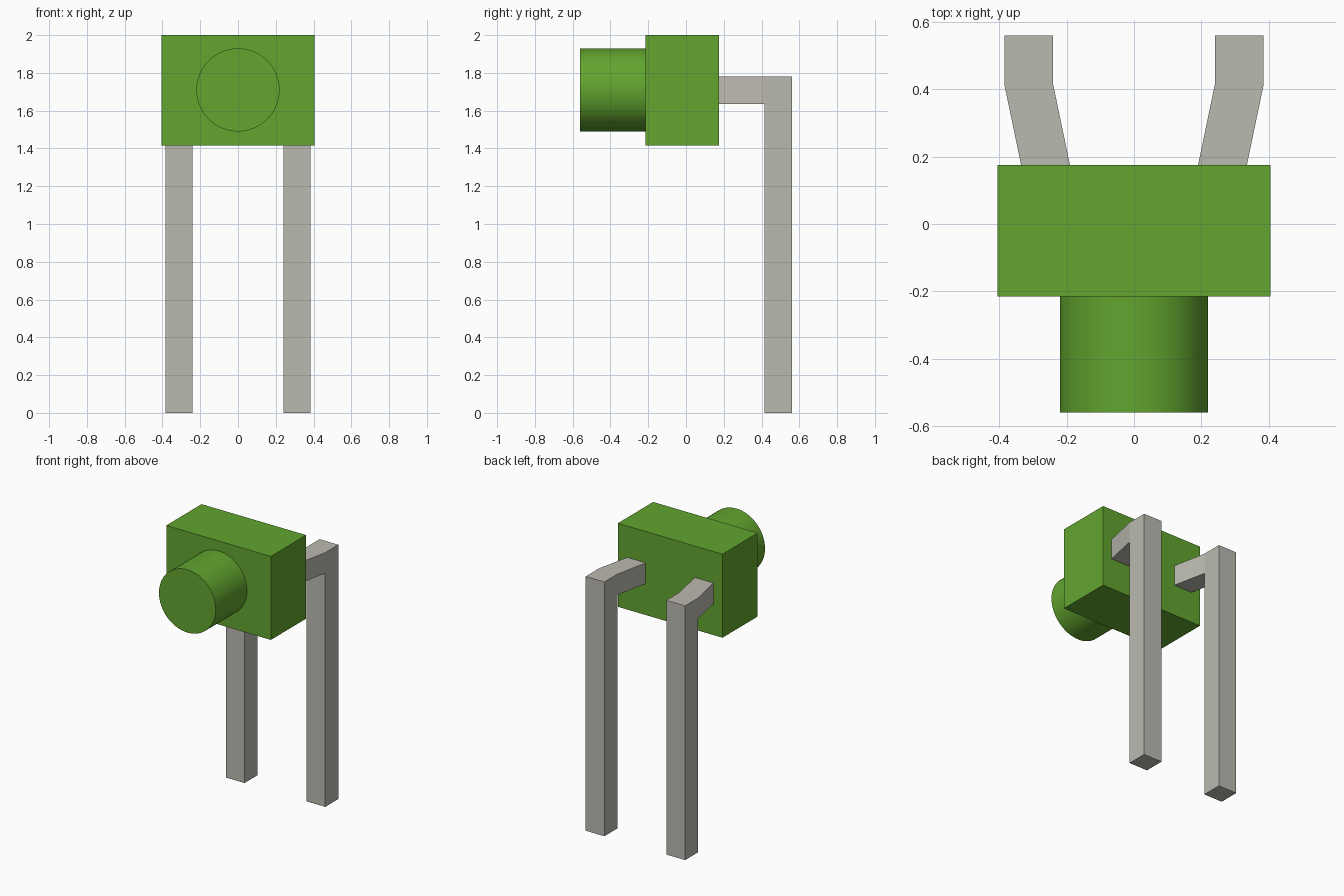
import bpy
import bmesh
import math
from mathutils import Matrix, Vector

cube = bpy.data.objects.get("Cube")
if cube:
    bpy.data.objects.remove(cube, do_unlink=True)


def make_material(name, rgb):
    mat = bpy.data.materials.new(name)
    mat.use_nodes = True
    mat.diffuse_color = (*rgb, 1)
    mat.node_tree.nodes["Principled BSDF"].inputs["Base Color"].default_value = (*rgb, 1)
    return mat


green = make_material("green plastic", (0.122, 0.376, 0.028))
metal = make_material("grey metal", (0.50, 0.49, 0.435))


def add_object(name, bm, mat):
    bmesh.ops.recalc_face_normals(bm, faces=bm.faces)
    mesh = bpy.data.meshes.new(name)
    bm.to_mesh(mesh)
    bm.free()
    mesh.materials.append(mat)
    obj = bpy.data.objects.new(name, mesh)
    bpy.context.collection.objects.link(obj)
    return obj


def extrude(bm, face, offset):
    """Extrude a face by an offset and return the new end face."""
    end = bmesh.ops.extrude_discrete_faces(bm, faces=[face])["faces"][0]
    bmesh.ops.translate(bm, verts=end.verts, vec=Vector(offset))
    return end


# Housing block
bm = bmesh.new()
bmesh.ops.create_cube(bm, size=1)
bmesh.ops.scale(bm, verts=bm.verts, vec=(0.81, 0.39, 0.585))
bmesh.ops.translate(bm, verts=bm.verts, vec=(0, -0.02, 1.7075))
add_object("housing", bm, green)

# Round button pointing forward
bm = bmesh.new()
bmesh.ops.create_cone(bm, cap_ends=True, segments=64, radius1=0.22, radius2=0.22,
                      depth=0.345, matrix=Matrix.Translation((0, -0.3875, 1.71))
                      @ Matrix.Rotation(math.pi / 2, 4, "X"))
button = add_object("button", bm, green)
bpy.ops.object.select_all(action="DESELECT")
bpy.context.view_layer.objects.active = button
button.select_set(True)
bpy.ops.object.shade_smooth_by_angle(angle=math.radians(40))


# Bent square pin: splayed arm, elbow block, long downward post
def add_leg(name, side):
    w = 0.145
    bm = bmesh.new()
    corners = [(0.19, 1.635), (0.19 + w, 1.635), (0.19 + w, 1.78), (0.19, 1.78)]
    root = bm.faces.new([bm.verts.new((side * x, 0.175, z)) for x, z in corners])
    arm_end = extrude(bm, root, (side * 0.05, 0.24, 0))
    extrude(bm, arm_end, (0, w, 0))
    bm.normal_update()
    elbow_bottom = next(f for f in bm.faces
                        if abs(f.normal.z) > 0.9
                        and f.calc_center_median().y > 0.45
                        and f.calc_center_median().z < 1.64)
    extrude(bm, elbow_bottom, (0, 0, -1.635))
    # Close the root where it meets the housing
    bmesh.ops.holes_fill(bm, edges=[e for e in bm.edges if e.is_boundary], sides=4)
    add_object(name, bm, metal)


add_leg("left_leg", 1)
add_leg("right_leg", -1)
